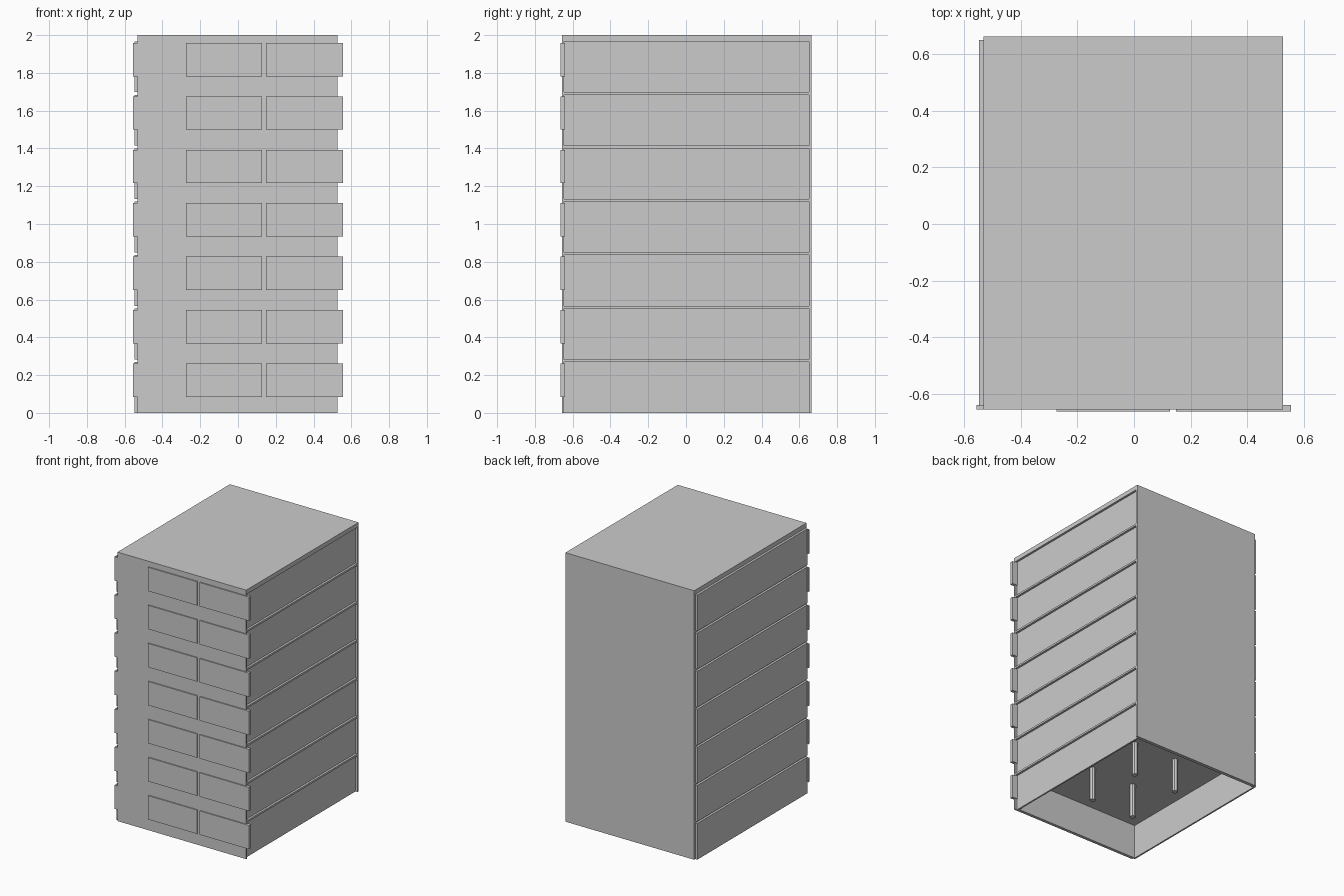
import bpy
import bmesh
from mathutils import Vector

cube = bpy.data.objects.get("Cube")
if cube:
    bpy.data.objects.remove(cube, do_unlink=True)

COLOR = (0.6, 0.6, 0.6, 1)
grey = bpy.data.materials.new("light grey")
grey.use_nodes = True
grey.diffuse_color = COLOR
grey.node_tree.nodes["Principled BSDF"].inputs["Base Color"].default_value = COLOR

LEVELS = 7
PITCH = 0.283
DRAWER_H = 0.269
X0, X1 = -0.532, 0.527      # cabinet sides
Y0, Y1 = -0.656, 0.664      # cabinet front and back
IN0, IN1 = -0.645, 0.651    # inside faces of the front and back walls


def finish(name, bm):
    mesh = bpy.data.meshes.new(name)
    bm.to_mesh(mesh)
    bm.free()
    mesh.materials.append(grey)
    obj = bpy.data.objects.new(name, mesh)
    bpy.context.collection.objects.link(obj)
    return obj


def box(name, lo, hi, open_bottom=False):
    lo, hi = Vector(lo), Vector(hi)
    bm = bmesh.new()
    bmesh.ops.create_cube(bm, size=1)
    bmesh.ops.scale(bm, vec=hi - lo, verts=bm.verts)
    bmesh.ops.translate(bm, vec=(lo + hi) / 2, verts=bm.verts)
    if open_bottom:
        bottom = [f for f in bm.faces if f.normal.z < -0.5]
        bmesh.ops.delete(bm, geom=bottom, context="FACES_ONLY")
    return finish(name, bm)


def peg(name, x, y, z0, z1):
    bm = bmesh.new()
    bmesh.ops.create_cone(bm, cap_ends=True, segments=8, radius1=0.022,
                          radius2=0.022, depth=z1 - z0)
    bmesh.ops.translate(bm, vec=(x, y, (z0 + z1) / 2), verts=bm.verts)
    return finish(name, bm)


# Cabinet walls and top
top_z = (LEVELS - 1) * PITCH + DRAWER_H
box("front_wall", (X0, Y0, 0), (X1, IN0, top_z))
box("back_wall", (X0, IN1, 0), (X1, Y1, top_z))
box("top_panel", (X0, Y0, top_z), (X1, Y1, 2))

for i in range(LEVELS):
    z = i * PITCH
    top = z + DRAWER_H

    # Hollow tray, standing out on one side and set back on the other
    tray = box(f"tray_{i}", (-0.549, IN0, z), (0.511, IN1, top), open_bottom=True)
    shell = tray.modifiers.new("walls", "SOLIDIFY")
    shell.thickness = 0.012
    shell.offset = -1
    shell.use_even_offset = True

    # Support pegs inside the tray
    for sx in (-1, 1):
        for sy in (-1, 1):
            peg(f"peg_{i}", 0.01 + sx * 0.18, 0.01 + sy * 0.227, z + 0.005, top - 0.006)

    # Divider shelf above the tray
    if i < LEVELS - 1:
        box(f"shelf_{i}", (X0, IN0, top), (X1, IN1, z + PITCH))

    # Front label plates and the side tab
    p0, p1 = z + 0.084, z + 0.261
    box(f"middle_plate_{i}", (-0.275, -0.664, p0), (0.128, -0.65, p1))
    box(f"end_plate_{i}", (0.149, -0.664, p0), (0.555, -0.64, p1))
    box(f"side_tab_{i}", (-0.557, Y0, p0), (X0, -0.64, p1))
